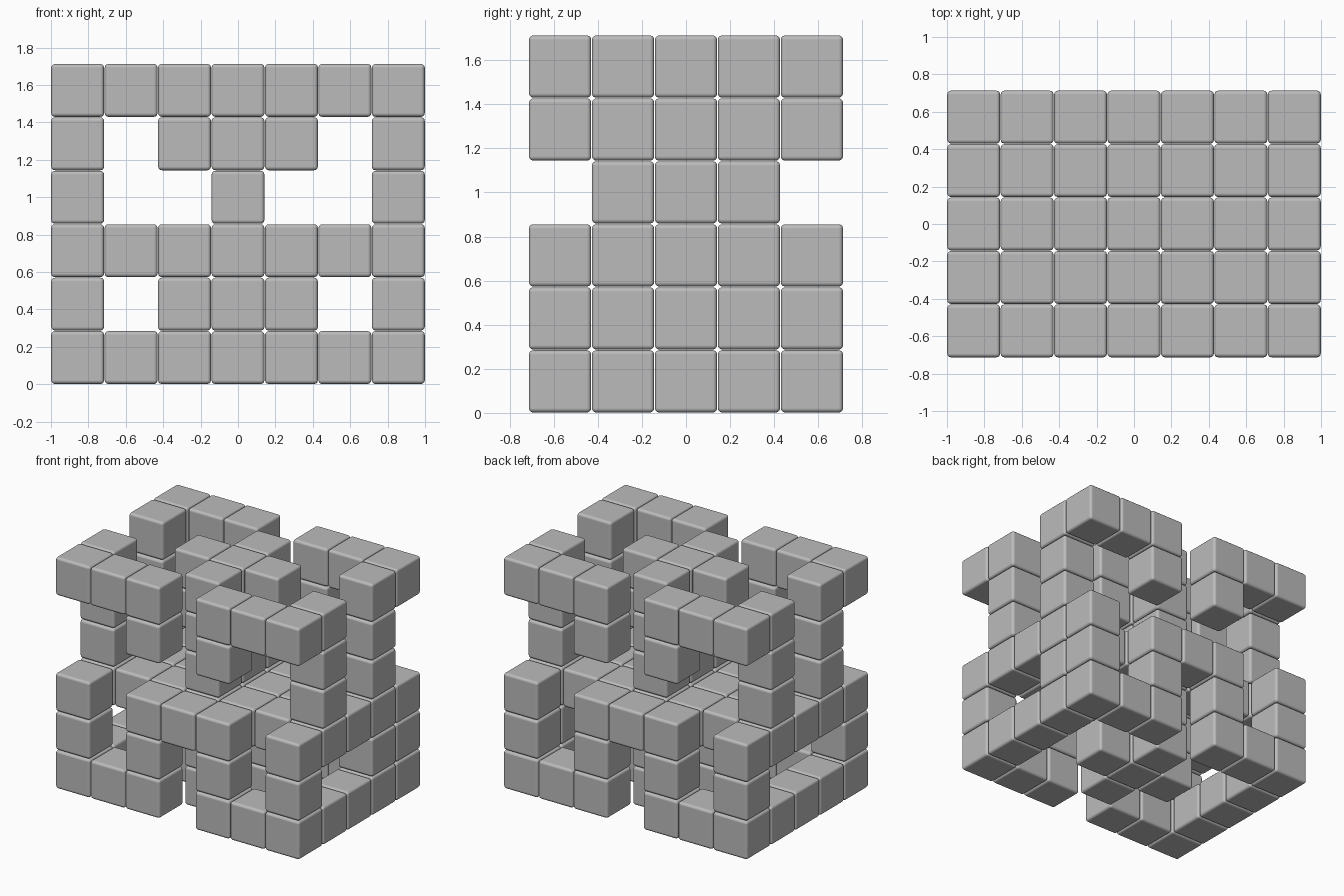
import bpy, bmesh
from mathutils import Matrix, Vector

if "Cube" in bpy.data.objects:
    bpy.data.objects.remove(bpy.data.objects["Cube"], do_unlink=True)

CELL = 2 / 7      # grid pitch
SIZE = CELL - 0.003

grey = bpy.data.materials.new("plain grey")
grey.use_nodes = True
colour = (0.5, 0.5, 0.5, 1)
grey.diffuse_color = colour
grey.node_tree.nodes["Principled BSDF"].inputs["Base Color"].default_value = colour

# Layers from the bottom up; rows run from front to back
LAYERS = {
    "base_layer": ["###.###",
                   "#..#..#",
                   "#.###.#",
                   "#..#..#",
                   "###.###"],
    "lower_post_layer": ["#.#.#.#",
                         "...#...",
                         "..###..",
                         "...#..#",
                         "#.#.#.#"],
    "middle_deck": ["#.###.#",
                    "#######",
                    "#######",
                    "#######",
                    "#.###.#"],
    "column_layer": [".......",
                     "#..#..#",
                     "...#...",
                     "#..#..#",
                     "......."],
    "upper_post_layer": ["..#.#..",
                         "#..#..#",
                         "..###..",
                         "#..#..#",
                         "..#.#.."],
    "top_layer": ["###.###",
                  "#..#..#",
                  "..###..",
                  "#..#..#",
                  "###.###"],
}


def build_layer(name, rows, level):
    """One object of rounded blocks for a horizontal layer."""
    bm = bmesh.new()
    for j, row in enumerate(rows):
        for i, mark in enumerate(row):
            if mark == "#":
                centre = Vector((i - 3, j - 2, level + 0.5)) * CELL
                bmesh.ops.create_cube(bm, size=SIZE, matrix=Matrix.Translation(centre))
    mesh = bpy.data.meshes.new(name)
    bm.to_mesh(mesh)
    bm.free()
    mesh.materials.append(grey)
    obj = bpy.data.objects.new(name, mesh)
    bpy.context.collection.objects.link(obj)
    # Soft rounded edges
    bevel = obj.modifiers.new("rounded_edges", "BEVEL")
    bevel.width = 0.02
    bevel.segments = 3
    bevel.harden_normals = True
    mesh.shade_smooth()
    return obj


for level, (name, rows) in enumerate(LAYERS.items()):
    build_layer(name, rows, level)
